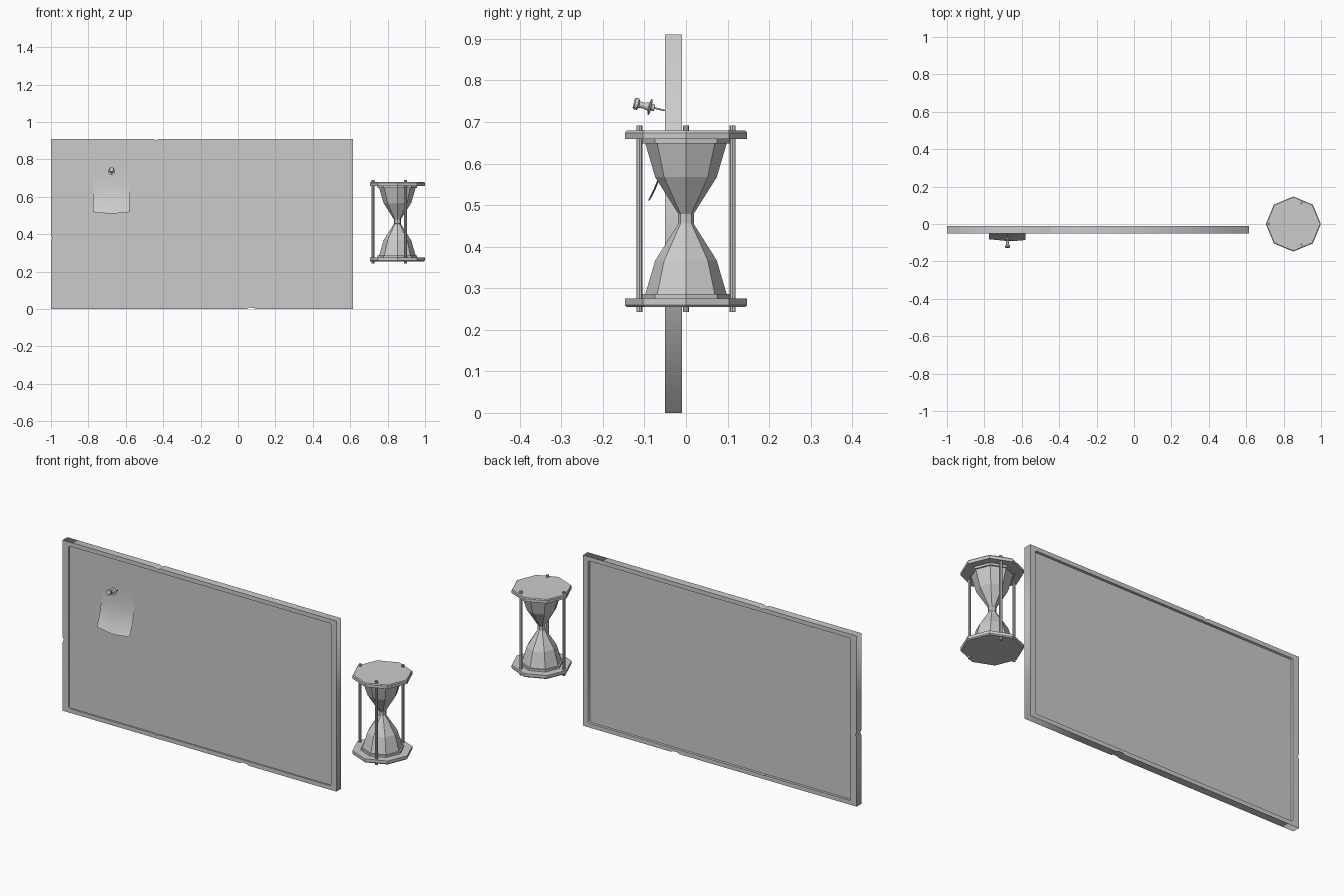
import bpy, bmesh, math
from mathutils import Vector

if "Cube" in bpy.data.objects:
    bpy.data.objects.remove(bpy.data.objects["Cube"])

CX, MID = 0.852, 0.467      # hourglass axis and mid height


def finish(name, bm, smooth=False):
    bmesh.ops.recalc_face_normals(bm, faces=bm.faces)
    me = bpy.data.meshes.new(name)
    bm.to_mesh(me)
    bm.free()
    for p in me.polygons:
        p.use_smooth = smooth
    ob = bpy.data.objects.new(name, me)
    bpy.context.collection.objects.link(ob)
    return ob


def lathe(name, profile, sides, loc):
    """Closed turned solid from (radius, height) points."""
    bm = bmesh.new()
    rings = [[bm.verts.new((r * math.cos(2 * math.pi * i / sides),
                            r * math.sin(2 * math.pi * i / sides), z))
              for i in range(sides)] for r, z in profile]
    for a, b in zip(rings, rings[1:]):
        for i in range(sides):
            j = (i + 1) % sides
            bm.faces.new((a[i], a[j], b[j], b[i]))
    bm.faces.new(rings[0])
    bm.faces.new(rings[-1])
    ob = finish(name, bm)
    ob.location = loc
    return ob


def box(name, lo, hi):
    bm = bmesh.new()
    bmesh.ops.create_cube(bm, size=1)
    lo, hi = Vector(lo), Vector(hi)
    for v in bm.verts:
        v.co = (lo + hi) / 2 + v.co * (hi - lo)
    return finish(name, bm)


# Board frame: notched outline with a hole, extruded
outer = [(-1, 0), (0.045, 0), (0.06, 0.007), (0.085, 0.006), (0.095, 0),
         (0.615, 0), (0.615, 0.91), (-0.425, 0.91), (-0.44, 0.903),
         (-0.455, 0.91), (-1, 0.91), (-1, 0.395), (-0.993, 0.38), (-1, 0.365)]
x0, x1, z0, z1, c = -0.965, 0.584, 0.022, 0.888, 0.006
inner = [(x0 + c, z0), (-0.465, z0), (-0.45, z0 - 0.004), (-0.435, z0),
         (x1 - c, z0), (x1, z0 + c), (x1, z1 - c), (x1 - c, z1),
         (x0 + c, z1), (x0, z1 - c), (x0, z0 + c)]
cu = bpy.data.curves.new("board_frame", 'CURVE')
cu.dimensions, cu.fill_mode, cu.extrude = '2D', 'BOTH', 0.02
for pts in (outer, inner):
    sp = cu.splines.new('POLY')
    sp.points.add(len(pts) - 1)
    for p, (x, z) in zip(sp.points, pts):
        p.co = (x, z, 0, 1)
    sp.use_cyclic_u = True
frame = bpy.data.objects.new("board_frame", cu)
frame.rotation_euler = (math.pi / 2, 0, 0)
frame.location = (0, -0.03, 0)
bpy.context.collection.objects.link(frame)

# Recessed board panel
box("board_panel", (x0 - 0.01, -0.042, z0 - 0.01), (x1 + 0.01, -0.024, z1 + 0.01))

# Paper note curling away from the board
bm = bmesh.new()
bmesh.ops.create_grid(bm, x_segments=8, y_segments=10, size=0.5)
for v in bm.verts:
    s, t = v.co.x, 0.5 - v.co.y
    curl = 0.043 * t ** 2.8 + 0.004 * t * math.sin(5 * s + 1)
    v.co = (-0.678 + 0.195 * s, -0.044 - curl,
            0.738 - 0.224 * t - 0.004 * t * math.cos(6 * s))
finish("paper_note", bm, smooth=True)

# Push pin, tip in the board, tilted upward
pin = [(0.0005, -0.004), (0.002, 0.006), (0.002, 0.028), (0.008, 0.029),
       (0.008, 0.036), (0.019, 0.038), (0.019, 0.041), (0.010, 0.043),
       (0.007, 0.055), (0.008, 0.066), (0.014, 0.069), (0.014, 0.077),
       (0.011, 0.080)]
ob = lathe("push_pin", pin, 12, (-0.676, -0.048, 0.727))
ob.rotation_euler = (math.radians(90 - 13), 0, 0)

# Hourglass halves, mirrored about the middle
cap = [(0.106, 0.181), (0.106, 0.192), (0.147, 0.192), (0.147, 0.207), (0.143, 0.212)]
bulb = [(0.016, 0.008), (0.074, 0.1), (0.099, 0.185)]
for side, sgn in (("upper", 1), ("lower", -1)):
    for part, prof in (("plate", cap), ("bulb", bulb)):
        lathe(f"{side}_{part}", [(r, sgn * h) for r, h in prof], 8, (CX, 0, MID))

# Neck collar
lathe("neck_collar", [(0.015, -0.015), (0.019, -0.011), (0.019, 0.011), (0.015, 0.015)],
      8, (CX, 0, MID))

# Three posts
for i, (dx, dy) in enumerate([(-0.131, 0), (0.043, 0.112), (0.043, -0.112)]):
    lathe(f"post_{i + 1}", [(0.0075, -0.224), (0.0075, 0.224)], 8, (CX + dx, dy, MID))
